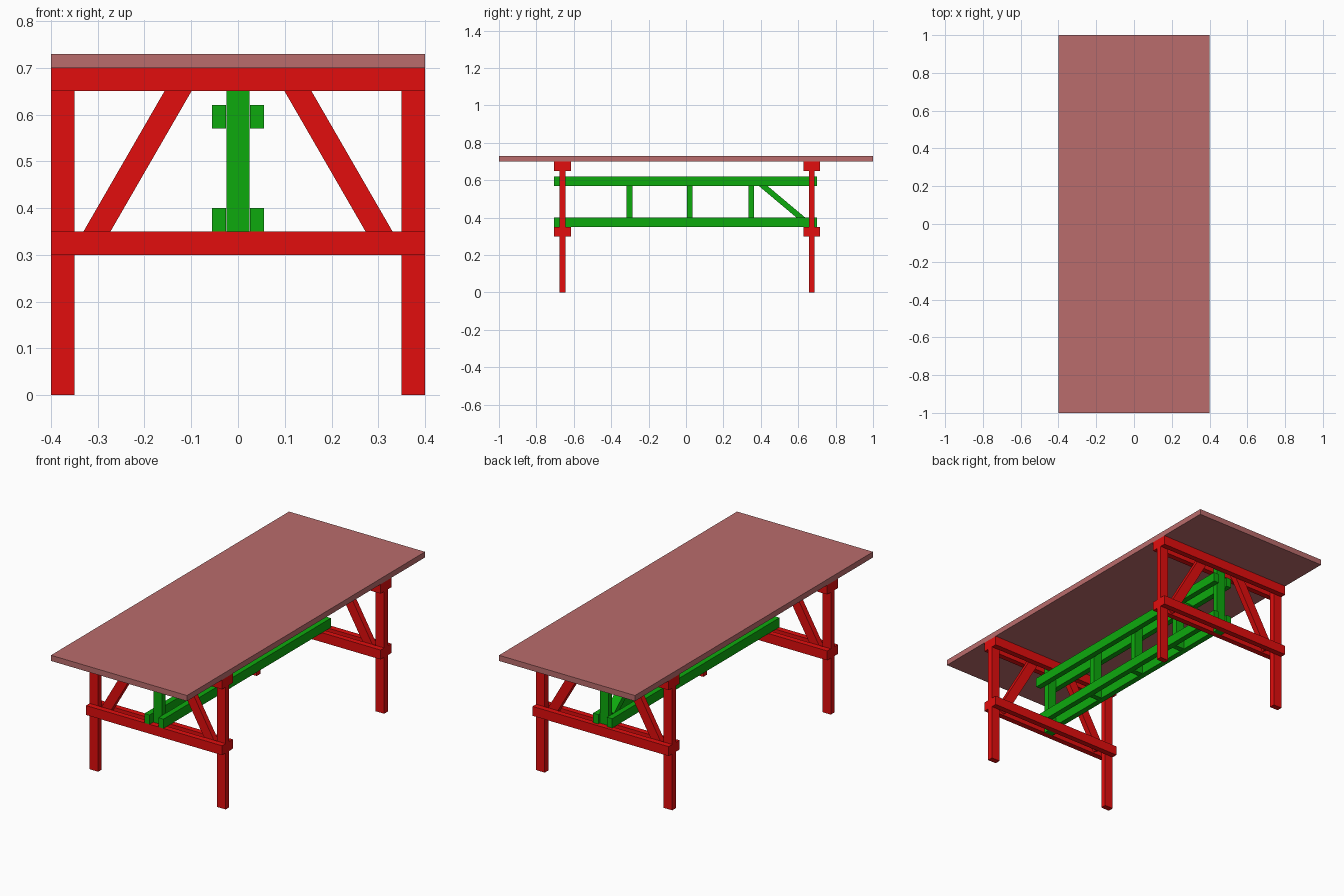
import bpy, bmesh, math
from mathutils import Matrix, Vector

if "Cube" in bpy.data.objects:
    bpy.data.objects.remove(bpy.data.objects["Cube"])


def material(name, rgb):
    m = bpy.data.materials.new(name)
    m.diffuse_color = (*rgb, 1)
    m.use_nodes = True
    m.node_tree.nodes["Principled BSDF"].inputs["Base Color"].default_value = m.diffuse_color
    return m


RED = material("red_paint", (0.76, 0.004, 0.004))
GREEN = material("green_paint", (0.004, 0.40, 0.004))
TOP = material("top_board", (0.49, 0.15, 0.15))


def beam(name, mat, centre, size, axis='X', angle=0.0):
    """Box of given size, turned about one axis through its centre."""
    bm = bmesh.new()
    bmesh.ops.create_cube(bm, size=1, matrix=Matrix.Diagonal((*size, 1)))
    bmesh.ops.rotate(bm, verts=bm.verts, matrix=Matrix.Rotation(angle, 3, axis))
    bmesh.ops.translate(bm, verts=bm.verts, vec=Vector(centre))
    mesh = bpy.data.meshes.new(name)
    bm.to_mesh(mesh)
    bm.free()
    mesh.materials.append(mat)
    obj = bpy.data.objects.new(name, mesh)
    bpy.context.collection.objects.link(obj)


T = 0.03  # board thickness
W = 0.05  # board width

# Table top
beam("table_top", TOP, (0, 0, 0.715), (0.8, 2.0, T))

# Trestles: legs and braces sandwiched between paired rails
for end, y in (("front", -0.66), ("back", 0.672)):
    for side, s in (("left", -1), ("right", 1)):
        beam(f"{end}_{side}_leg", RED, (s * 0.375, y, 0.35), (W, T, 0.7))
        beam(f"{end}_{side}_brace", RED, (s * 0.215, y, 0.5), (W, T, 0.42),
             'Y', -s * math.radians(30))
    for face, s in (("outer", -1), ("inner", 1)):
        for level, z in (("lower", 0.325), ("upper", 0.675)):
            beam(f"{end}_{level}_rail_{face}", RED, (0, y + s * T, z), (0.8, T, W))
    # Truss end post held between the trestle rails
    beam(f"{end}_truss_post", GREEN, (0, y, 0.5), (W, T, 0.4))

# Long truss: paired chords
for side, s in (("left", -1), ("right", 1)):
    for level, z in (("lower", 0.375), ("upper", 0.595)):
        beam(f"truss_{level}_chord_{side}", GREEN, (s * 0.041, -0.003, z), (T, 1.406, W))

# Truss uprights between the chords
for i, y in enumerate((-0.302, 0.021, 0.349)):
    beam(f"truss_upright_{i + 1}", GREEN, (0, y, 0.485), (W, T, 0.27))

# Single truss diagonal near the back
beam("truss_diagonal", GREEN, (0, 0.512, 0.486), (W, T, 0.31), 'X', math.radians(50))
